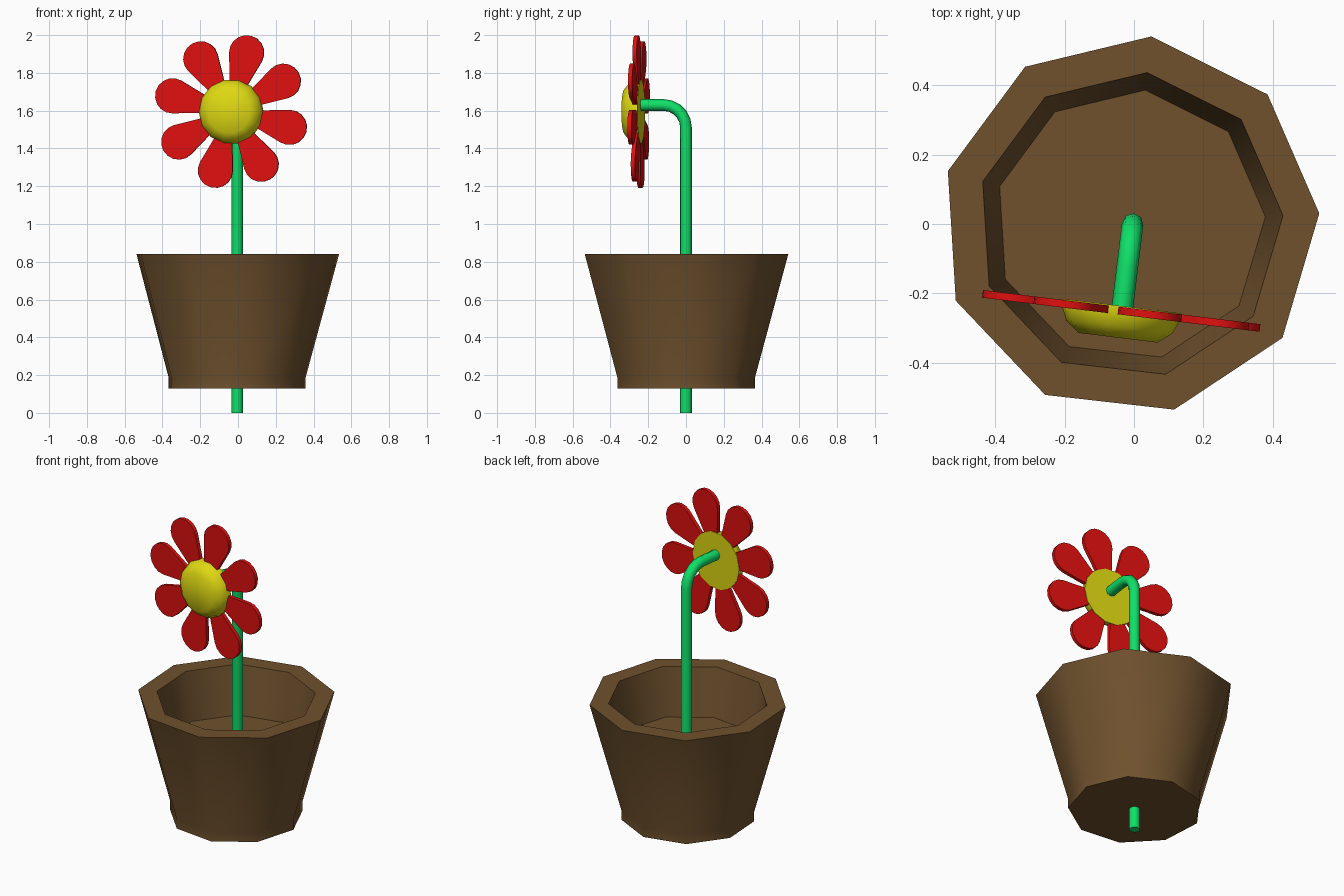
import bpy, bmesh
from math import sin, cos, pi, radians
from mathutils import Matrix, Vector

cube = bpy.data.objects.get("Cube")
if cube:
    bpy.data.objects.remove(cube, do_unlink=True)


def material(name, rgb):
    mat = bpy.data.materials.new(name)
    mat.use_nodes = True
    mat.diffuse_color = (*rgb, 1)
    mat.node_tree.nodes["Principled BSDF"].inputs["Base Color"].default_value = (*rgb, 1)
    return mat


BROWN = material("brown clay", (0.16, 0.083, 0.027))
GREEN = material("stem green", (0.005, 0.74, 0.14))
RED = material("petal red", (0.74, 0.005, 0.005))
YELLOW = material("centre yellow", (0.73, 0.69, 0.006))


def smooth(obj, angle):
    bpy.ops.object.select_all(action='DESELECT')
    obj.select_set(True)
    bpy.context.view_layer.objects.active = obj
    bpy.ops.object.shade_smooth_by_angle(angle=radians(angle))


def add_mesh(name, bm, mat, angle, matrix):
    bmesh.ops.recalc_face_normals(bm, faces=bm.faces)
    mesh = bpy.data.meshes.new(name)
    bm.to_mesh(mesh)
    bm.free()
    mesh.materials.append(mat)
    obj = bpy.data.objects.new(name, mesh)
    bpy.context.collection.objects.link(obj)
    obj.matrix_world = matrix
    smooth(obj, angle)
    return obj


def lathe(profile, sides, start=0.0):
    """Turn (radius, height) points about z and cap both ends."""
    bm = bmesh.new()
    rings = []
    for r, z in profile:
        angles = [start + 2 * pi * i / sides for i in range(sides)]
        rings.append([bm.verts.new((r * cos(a), r * sin(a), z)) for a in angles])
    for low, high in zip(rings, rings[1:]):
        for i in range(sides):
            j = (i + 1) % sides
            bm.faces.new((low[i], low[j], high[j], high[i]))
    bm.faces.new(rings[0][::-1])
    bm.faces.new(rings[-1])
    return bm


# Nine-sided pot: base band, flared wall, thick rim, inner wall and soil floor
pot_profile = [(0.37, 0.13), (0.37, 0.185), (0.548, 0.84), (0.443, 0.84), (0.392, 0.555)]
add_mesh("pot", lathe(pot_profile, 9, radians(3.5)), BROWN, 42,
         Matrix.Translation((-0.012, -0.003, 0)))

# Bent stem: a straight pole, a quarter bend and a short neck to the flower
TURN = radians(-7)
turn = Matrix.Rotation(TURN, 4, 'Z')
bend, top = 0.12, 1.63
path = [Vector((0, 0, 0))]
for i in range(6):
    a = i / 5 * pi / 2
    path.append(Vector((0, -bend * (1 - cos(a)), top - bend + bend * sin(a))))
path.append(Vector((0, -0.24, top)))
curve = bpy.data.curves.new("stem", 'CURVE')
curve.dimensions = '3D'
curve.bevel_depth = 0.031
curve.bevel_resolution = 2
curve.use_fill_caps = True
spline = curve.splines.new('POLY')
spline.points.add(len(path) - 1)
for point, co in zip(spline.points, path):
    point.co = (*co, 1)
curve.materials.append(GREEN)
stem = bpy.data.objects.new("stem", curve)
bpy.context.collection.objects.link(stem)
stem.matrix_world = Matrix.Translation((-0.004, 0, 0)) @ turn
bpy.ops.object.select_all(action='DESELECT')
stem.select_set(True)
bpy.context.view_layer.objects.active = stem
bpy.ops.object.convert(target='MESH')
smooth(bpy.context.object, 50)

# Flower frame: local z points out of the face of the flower
flower = Matrix.Translation((-0.035, -0.237, 1.595)) @ turn @ Matrix.Rotation(pi / 2, 4, 'X')

# Domed flower centre with a flat front
dome = [(0.172, 0), (0.172, 0.02), (0.155, 0.06), (0.115, 0.092)]
add_mesh("flower_centre", lathe(dome, 14), YELLOW, 40, flower)


# Petals: narrow at the root, widening to a rounded tip
def petal():
    bm = bmesh.new()
    outline = [(0.02, -0.009), (0.02, 0.009)]
    steps = 10
    for i in range(steps + 1):
        a = radians(105) - i / steps * radians(210)
        outline.append((0.323 + 0.092 * cos(a), 0.093 * sin(a)))
    face = bm.faces.new([bm.verts.new((x, y, 0)) for x, y in outline])
    side = bmesh.ops.extrude_face_region(bm, geom=[face])
    verts = [v for v in side["geom"] if isinstance(v, bmesh.types.BMVert)]
    bmesh.ops.translate(bm, verts=verts, vec=(0, 0, 0.022))
    return bm


for k in range(8):
    spin = Matrix.Rotation(radians(75 + 45 * k), 4, 'Z')
    add_mesh(f"petal_{k + 1}", petal(), RED, 35,
             flower @ Matrix.Translation((0, 0, 0.003)) @ spin)
